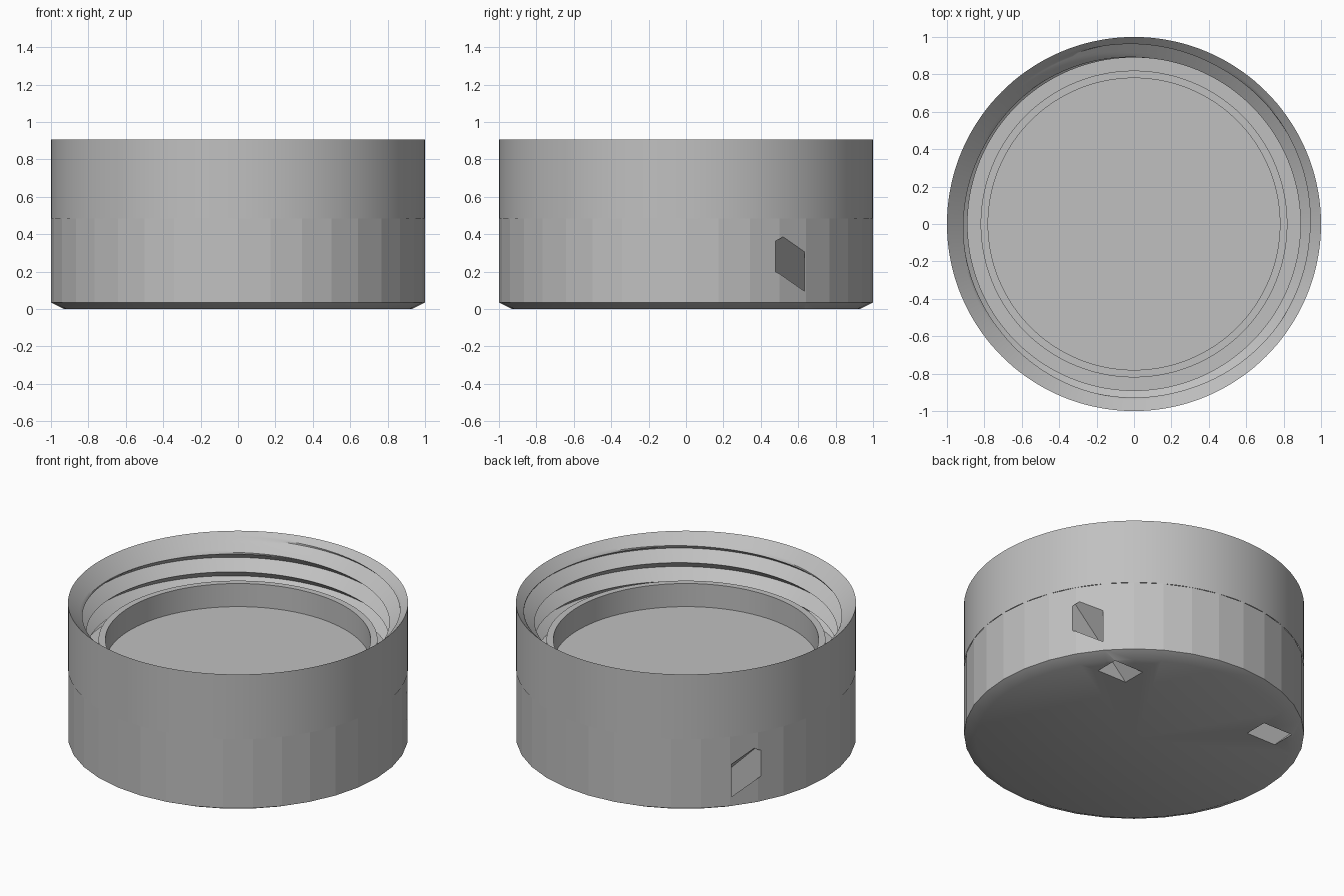
import bpy, bmesh
from math import cos, sin, tau, radians

old = bpy.data.objects.get("Cube")
if old:
    bpy.data.objects.remove(old, do_unlink=True)

TOP, SEAM, FLOOR = 0.905, 0.485, 0.515
PITCH, CREST, DEPTH, START = 0.12, 0.89, 0.075, 0.647

grey = bpy.data.materials.new("light grey plastic")
grey.use_nodes = True
colour = (0.53, 0.53, 0.53, 1)
grey.diffuse_color = colour
grey.node_tree.nodes["Principled BSDF"].inputs["Base Color"].default_value = colour


def revolve(name, rows, cols, point):
    """Sweep point(row, angle) -> (radius, z) around z and merge the seam."""
    bm = bmesh.new()
    grid = []
    for i in range(rows):
        ring = []
        for j in range(cols + 1):
            a = tau * j / cols
            r, z = point(i, a)
            ring.append(bm.verts.new((r * cos(a), r * sin(a), z)))
        grid.append(ring)
    for low, high in zip(grid, grid[1:]):
        for j in range(cols):
            bm.faces.new((low[j], low[j + 1], high[j + 1], high[j]))
    bmesh.ops.remove_doubles(bm, verts=bm.verts, dist=0.0001)
    mesh = bpy.data.meshes.new(name)
    bm.to_mesh(mesh)
    bm.free()
    mesh.materials.append(grey)
    obj = bpy.data.objects.new(name, mesh)
    bpy.context.collection.objects.link(obj)
    return obj


def lathe(name, profile, cols):
    return revolve(name, len(profile), cols, lambda i, a: profile[i])


def activate(obj):
    bpy.ops.object.select_all(action="DESELECT")
    obj.select_set(True)
    bpy.context.view_layer.objects.active = obj


def smooth(obj):
    activate(obj)
    bpy.ops.object.shade_smooth_by_angle(angle=radians(30))


# Solid base with a chamfered foot
base = lathe("base", [(0, 0), (0.93, 0), (1, 0.035), (1, SEAM), (0, SEAM)], 36)

# Slanted square cord tunnels from the side wall to the underside
for side in (1, -1):
    bpy.ops.mesh.primitive_cube_add(
        size=1, location=(side * 0.646, 0.557, 0.074),
        rotation=(0, side * radians(45), 0))
    cutter = bpy.context.object
    cutter.name = "tunnel_cutter"
    cutter.scale = (0.149, 0.155, 0.735)
    cutter.hide_render = True
    cutter.data.materials.append(grey)
    activate(base)
    cut = base.modifiers.new("tunnel", "BOOLEAN")
    cut.operation, cut.solver, cut.object = "DIFFERENCE", "EXACT", cutter
    bpy.ops.object.modifier_apply(modifier=cut.name)
    bpy.data.objects.remove(cutter, do_unlink=True)

# Open the base where the threaded rim joins it
bm = bmesh.new()
bm.from_mesh(base.data)
lid = [f for f in bm.faces if f.normal.z > 0.9 and f.calc_center_median().z > SEAM - 0.01]
bmesh.ops.delete(bm, geom=lid, context="FACES")
bm.to_mesh(base.data)
bm.free()
smooth(base)
for face in base.data.polygons:
    if abs(face.normal.z) < 0.1:
        face.use_smooth = False

# Outer wall of the rim
smooth(lathe("rim_wall", [(1, SEAM), (1, TOP)], 144))

# Inner floor with a raised sealing ring
smooth(lathe("floor_and_seal", [(0.97, FLOOR), (0.82, FLOOR), (0.82, 0.665),
                                (0.78, 0.665), (0.78, FLOOR), (0, FLOOR)], 144))

# Right-handed V thread, trimmed by the conical mouth
STEPS = 12


def thread_point(i, a):
    z = START + PITCH * (3.5 - i / STEPS + a / tau)
    z = min(TOP, max(FLOOR, z))
    t = ((z - START) / PITCH - a / tau) % 1
    r = CREST + DEPTH * 2 * min(t, 1 - t)
    return max(r, 1 - (TOP - z)), z


smooth(revolve("inner_thread", STEPS * 7, 144, thread_point))
